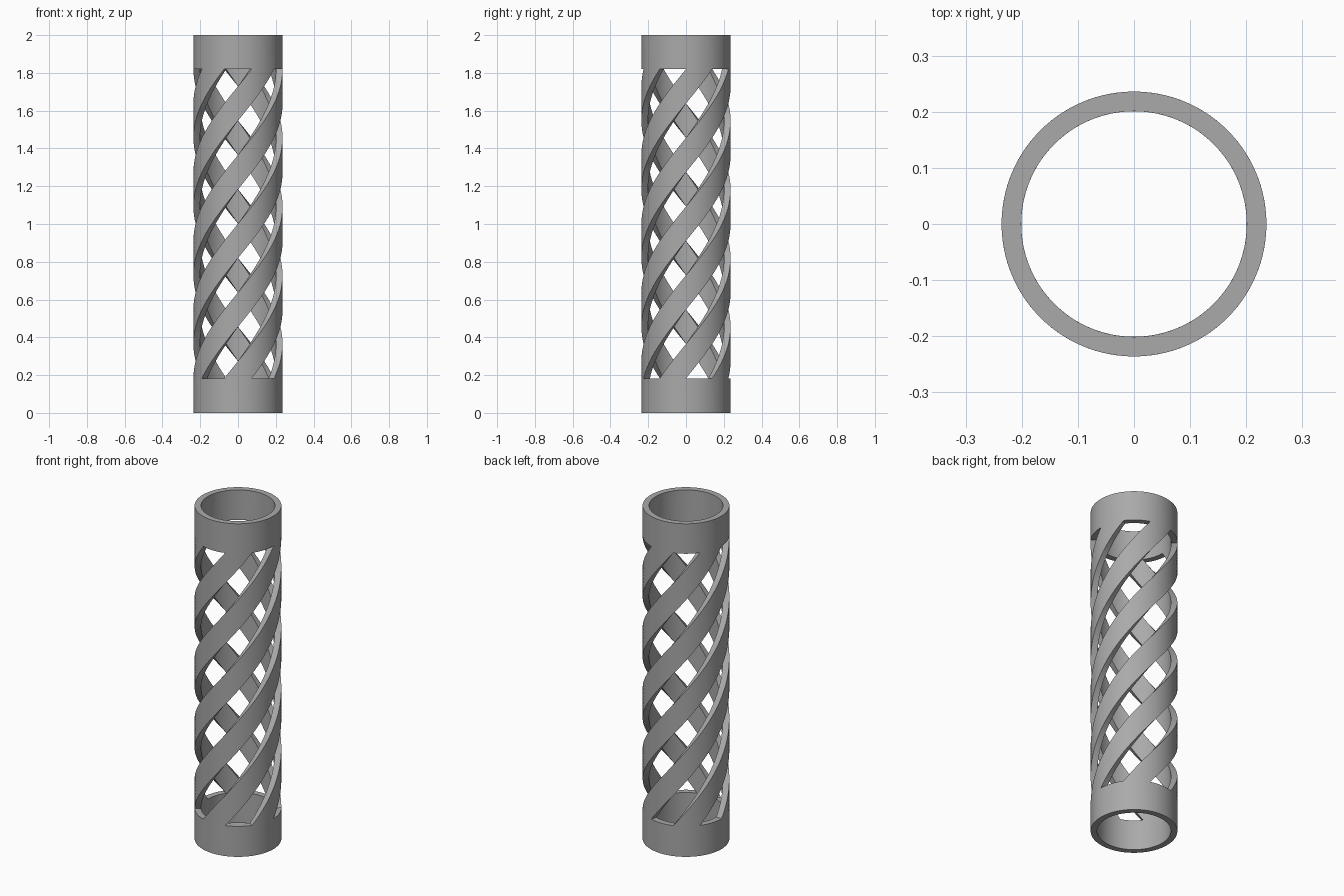
import bpy, bmesh, math

if "Cube" in bpy.data.objects:
    bpy.data.objects.remove(bpy.data.objects["Cube"])

R_OUT, R_IN = 0.236, 0.201
Z_LOW, Z_HIGH, HEIGHT = 0.183, 1.82, 2.0
STRIPS, CELLS = 5, 12            # helical strips, cells per strip (and per gap)
COLS = STRIPS * CELLS * 2
TWIST = math.radians(324)
ROWS = 81                        # rows in the twisted section

# Row heights: bottom collar, twisted section, top collar
zs = [0.0] + [Z_LOW + (Z_HIGH - Z_LOW) * i / ROWS for i in range(ROWS + 1)] + [HEIGHT]
START = math.radians(-108)       # leading edge of the first strip


def solid(i, j):
    """Whether the wall cell in row i, column j exists."""
    if i < 0 or i >= len(zs) - 1:
        return False
    return i in (0, len(zs) - 2) or (j % COLS) % (2 * CELLS) < CELLS


bm = bmesh.new()


def ring(z, r):
    t = min(max((z - Z_LOW) / (Z_HIGH - Z_LOW), 0), 1)
    angles = [START + TWIST * t + math.tau * j / COLS for j in range(COLS)]
    return [bm.verts.new((r * math.cos(a), r * math.sin(a), z)) for a in angles]


outer = [ring(z, R_OUT) for z in zs]
inner = [ring(z, R_IN) for z in zs]

for i in range(len(zs) - 1):
    for j in range(COLS):
        if not solid(i, j):
            continue
        k = (j + 1) % COLS
        o, p, q, s = outer[i], outer[i + 1], inner[i], inner[i + 1]
        bm.faces.new((o[j], o[k], p[k], p[j]))          # outer wall
        bm.faces.new((q[k], q[j], s[j], s[k]))          # inner wall
        if not solid(i - 1, j):                         # lower rim
            bm.faces.new((o[k], o[j], q[j], q[k]))
        if not solid(i + 1, j):                         # upper rim
            bm.faces.new((p[j], p[k], s[k], s[j]))
        if not solid(i, j - 1):                         # strip edges
            bm.faces.new((o[j], p[j], s[j], q[j]))
        if not solid(i, j + 1):
            bm.faces.new((p[k], o[k], q[k], s[k]))

# Drop the unused points inside the openings
bmesh.ops.delete(bm, geom=[v for v in bm.verts if not v.link_faces], context='VERTS')

mesh = bpy.data.meshes.new("spiral_tube")
bm.to_mesh(mesh)
bm.free()
tube = bpy.data.objects.new("spiral_tube", mesh)
bpy.context.collection.objects.link(tube)

grey = bpy.data.materials.new("plain_grey")
grey.diffuse_color = (0.4, 0.4, 0.4, 1)
grey.use_nodes = True
grey.node_tree.nodes["Principled BSDF"].inputs["Base Color"].default_value = grey.diffuse_color
mesh.materials.append(grey)

bpy.context.view_layer.objects.active = tube
tube.select_set(True)
bpy.ops.object.shade_smooth_by_angle(angle=math.radians(35))
